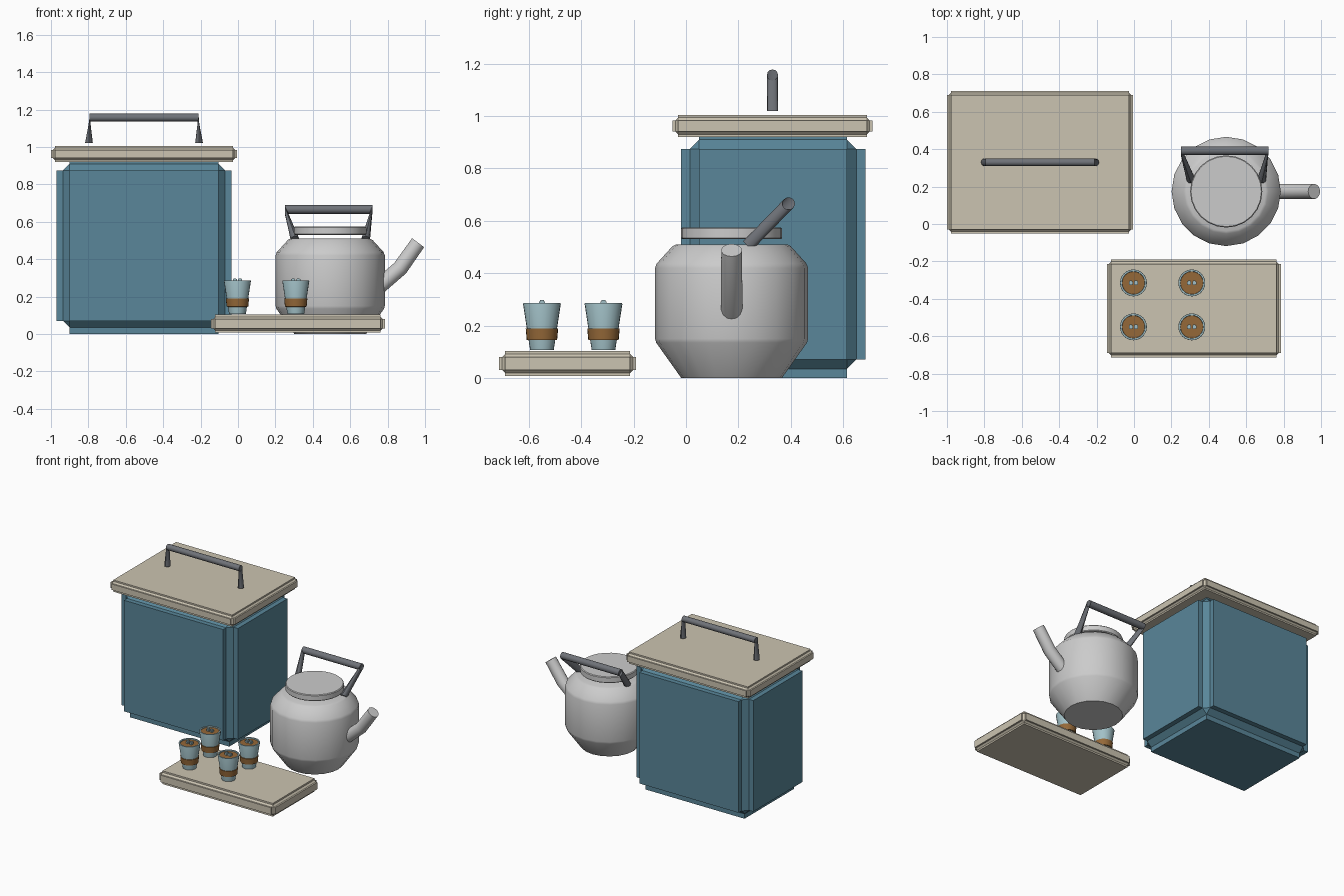
import bpy, bmesh, math
from mathutils import Vector

if "Cube" in bpy.data.objects:
    bpy.data.objects.remove(bpy.data.objects["Cube"])


def material(name, rgb):
    m = bpy.data.materials.new(name)
    m.diffuse_color = (*rgb, 1)
    m.use_nodes = True
    m.node_tree.nodes["Principled BSDF"].inputs["Base Color"].default_value = m.diffuse_color
    return m


BLUE = material("blue_shell", (0.10, 0.24, 0.32))
CREAM = material("cream_plastic", (0.60, 0.55, 0.44))
STEEL = material("dark_grip", (0.16, 0.17, 0.19))
PALE = material("pale_blue_cup", (0.36, 0.53, 0.57))
BROWN = material("brown", (0.30, 0.14, 0.04))


def finish(bm, name, mat=None, smooth=None):
    bmesh.ops.recalc_face_normals(bm, faces=bm.faces[:])
    me = bpy.data.meshes.new(name)
    bm.to_mesh(me)
    bm.free()
    ob = bpy.data.objects.new(name, me)
    bpy.context.collection.objects.link(ob)
    if mat:
        me.materials.append(mat)
    if smooth:
        bpy.ops.object.select_all(action='DESELECT')
        ob.select_set(True)
        bpy.context.view_layer.objects.active = ob
        bpy.ops.object.shade_smooth_by_angle(angle=math.radians(smooth))
    return ob


def box(lo, hi):
    bm = bmesh.new()
    bmesh.ops.create_cube(bm, size=1)
    for v in bm.verts:
        v.co = Vector([lo[i] + (v.co[i] + 0.5) * (hi[i] - lo[i]) for i in range(3)])
    return bm


def panel_box(name, lo, hi, d, mat):
    """Chamfered box whose six faces stand out by d; lo and hi are outer bounds."""
    bm = box([c + d for c in lo], [c - d for c in hi])
    bmesh.ops.bevel(bm, geom=bm.edges[:], offset=d, segments=1, affect='EDGES')
    bm.normal_update()
    sides = [f for f in bm.faces if max(abs(c) for c in f.normal) > 0.99]
    for f in bmesh.ops.extrude_discrete_faces(bm, faces=sides)["faces"]:
        f.normal_update()
        bmesh.ops.translate(bm, verts=f.verts[:], vec=f.normal * d)
    return finish(bm, name, mat)


def loft(bm, rings):
    """Skin a list of equal-length point rings and cap both ends."""
    vs = [[bm.verts.new(p) for p in r] for r in rings]
    n = len(vs[0])
    for a, b in zip(vs, vs[1:]):
        for i in range(n):
            j = (i + 1) % n
            bm.faces.new((a[i], a[j], b[j], b[i]))
    bm.faces.new(vs[0][::-1])
    bm.faces.new(vs[-1])


def ring(c, r, u, v, n):
    c, u, v = Vector(c), Vector(u).normalized(), Vector(v).normalized()
    return [c + r * (u * math.cos(2 * math.pi * i / n) + v * math.sin(2 * math.pi * i / n))
            for i in range(n)]


def lathe(name, x, y, profile, n, mat=None, smooth=35):
    bm = bmesh.new()
    loft(bm, [ring((x, y, z), r, (1, 0, 0), (0, 1, 0), n) for r, z in profile])
    return finish(bm, name, mat, smooth)


def bail(name, feet, bar, r, n=12):
    """Handle with two posts joined by a straight bar along x."""
    bm = bmesh.new()
    up, Y = (Vector(bar[0]) - Vector(feet[0])), Vector((0, 1, 0))
    up.x = 0
    up.normalize()
    side = up.cross(Vector((1, 0, 0)))
    X = Vector((1, 0, 0))
    loft(bm, [ring(feet[0], r, X, side, n), ring(bar[0], r, up, side, n),
              ring(bar[1], r, up, side, n), ring(feet[1], r, -X, side, n)])
    return finish(bm, name, STEEL, 40)


# Cool box, lid and serving tray share the raised panel construction
panel_box("cooler_body", (-0.97, -0.02, 0), (-0.035, 0.685, 0.945), 0.035, BLUE)
panel_box("cooler_lid", (-1.0, -0.051, 0.92), (-0.005, 0.711, 1.005), 0.0105, CREAM)
panel_box("serving_tray", (-0.145, -0.713, 0.007), (0.785, -0.19, 0.103), 0.0115, CREAM)
bail("cooler_handle", [(-0.797, 0.33, 1.02), (-0.208, 0.33, 1.02)],
     [(-0.795, 0.33, 1.157), (-0.21, 0.33, 1.157)], 0.021)

# Kettle
KX, KY = 0.493, 0.174
lathe("kettle_body", KX, KY,
      [(0.192, 0), (0.288, 0.135), (0.292, 0.15), (0.292, 0.42), (0.286, 0.437),
       (0.226, 0.503), (0.212, 0.51)], 20)
lathe("kettle_lid", KX, KY, [(0.188, 0.53), (0.193, 0.535), (0.193, 0.57), (0.188, 0.575)], 24)
bail("kettle_handle", [(0.305, 0.235, 0.505), (0.682, 0.235, 0.505)],
     [(0.25, 0.392, 0.666), (0.718, 0.392, 0.666)], 0.024)

# Spout: bent tube with a mitred elbow
bm = bmesh.new()
Y = (0, 1, 0)
loft(bm, [ring((0.72, KY, 0.225), 0.042, (-0.66, 0, 0.75), Y, 14),
          ring((0.867, KY, 0.352), 0.042, (-0.75, 0, 0.66), Y, 14),
          ring((0.963, KY, 0.488), 0.040, (-0.80, 0, 0.60), Y, 14)])
finish(bm, "kettle_spout", None, 45)

# Four cups with sleeve, drink and two floating sweets
for i, x in enumerate((-0.003, 0.309)):
    for j, y in enumerate((-0.55, -0.315)):
        tag = f"_{i}{j}"
        lathe("cup" + tag, x, y, [(0.045, 0.107), (0.072, 0.282), (0.071, 0.286),
                                  (0.062, 0.286), (0.060, 0.272)], 24, PALE)
        lathe("cup_sleeve" + tag, x, y, [(0.048, 0.145), (0.058, 0.146),
                                         (0.062, 0.189), (0.055, 0.190)], 24, BROWN)
        lathe("drink" + tag, x, y, [(0.058, 0.270), (0.0605, 0.279)], 24, BROWN)
        for k, s in enumerate((-1, 1)):
            cx = x + s * 0.014
            bm = box((cx - 0.011, y - 0.012, 0.268), (cx + 0.011, y + 0.012, 0.297))
            bmesh.ops.bevel(bm, geom=bm.edges[:], offset=0.004, segments=2, affect='EDGES')
            finish(bm, f"sweet{tag}_{k}", PALE, 50)
